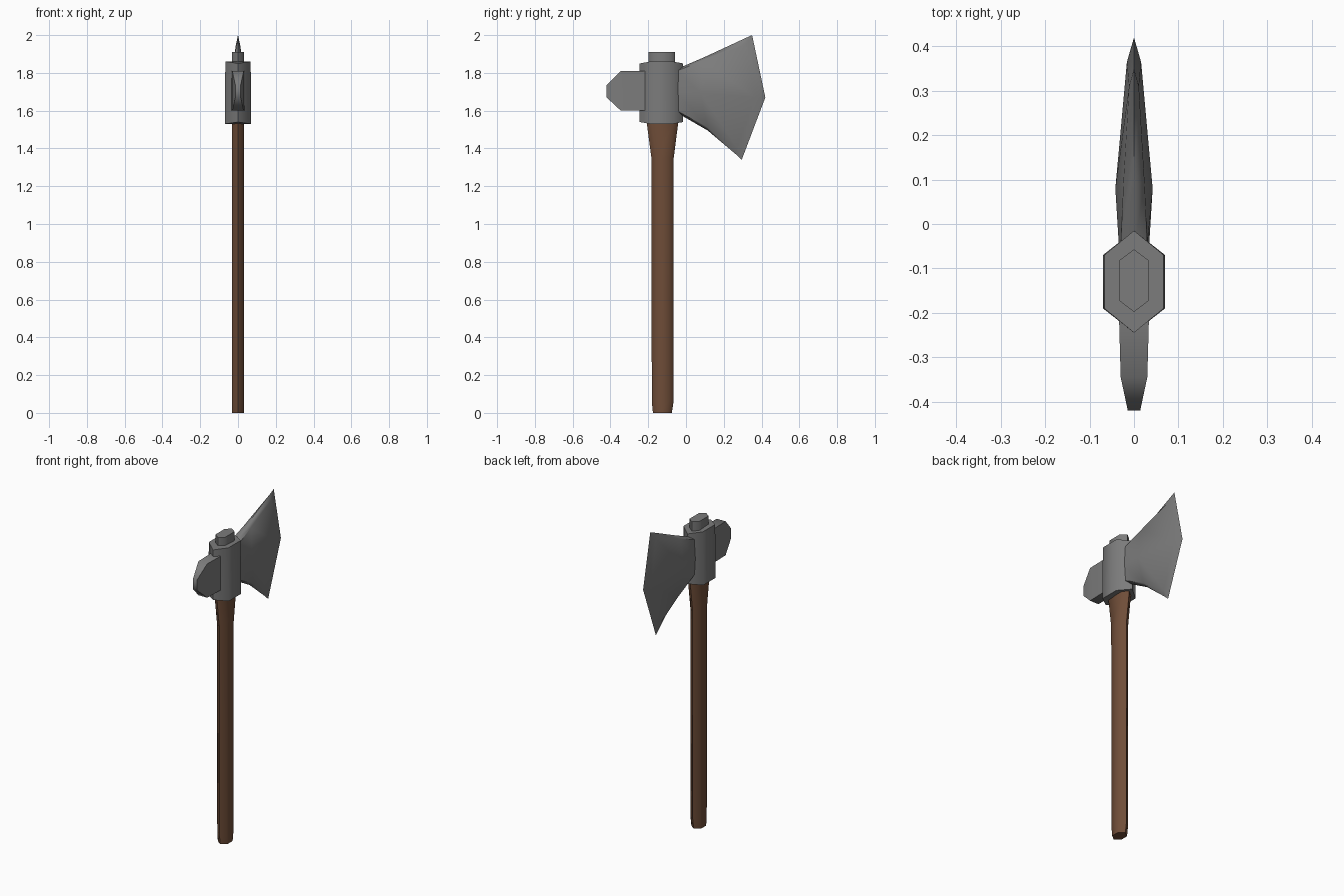
import bpy, bmesh

if "Cube" in bpy.data.objects:
    bpy.data.objects.remove(bpy.data.objects["Cube"])

wood = bpy.data.materials.new("wood")
wood.diffuse_color = (0.16, 0.075, 0.04, 1)
wood.use_nodes = True
wood.node_tree.nodes["Principled BSDF"].inputs["Base Color"].default_value = wood.diffuse_color
steel = bpy.data.materials.new("steel")
steel.diffuse_color = (0.2, 0.2, 0.2, 1)
steel.use_nodes = True
steel.node_tree.nodes["Principled BSDF"].inputs["Base Color"].default_value = steel.diffuse_color


def loft(name, rings, material, angle=70):
    """Skin a row of equal-length closed rings and cap both ends."""
    bm = bmesh.new()
    rows = [[bm.verts.new(p) for p in ring] for ring in rings]
    n = len(rows[0])
    for a, b in zip(rows, rows[1:]):
        for i in range(n):
            j = (i + 1) % n
            bm.faces.new((a[i], a[j], b[j], b[i]))
    bm.faces.new(rows[0])
    bm.faces.new(rows[-1])
    bmesh.ops.remove_doubles(bm, verts=bm.verts, dist=0.0005)
    bmesh.ops.recalc_face_normals(bm, faces=bm.faces)
    mesh = bpy.data.meshes.new(name)
    bm.to_mesh(mesh)
    bm.free()
    mesh.materials.append(material)
    obj = bpy.data.objects.new(name, mesh)
    bpy.context.collection.objects.link(obj)
    bpy.ops.object.select_all(action='DESELECT')
    obj.select_set(True)
    bpy.context.view_layer.objects.active = obj
    bpy.ops.object.shade_smooth_by_angle(angle=angle * 3.14159 / 180)
    return obj


def hexagon(z, y0, y1, hx, nose, dz=0.0):
    """Six-sided ring pointed along y; dz shifts the pointed ends in z."""
    return [(0, y0, z + dz), (hx, y0 + nose, z), (hx, y1 - nose, z),
            (0, y1, z + dz), (-hx, y1 - nose, z), (-hx, y0 + nose, z)]


# wooden handle, flared under the head
loft("handle", [hexagon(z, y0, y1, 0.033, 0.025) for z, y0, y1 in (
    (0, -0.175, -0.075), (0.06, -0.181, -0.066), (1.35, -0.183, -0.065),
    (1.53, -0.207, -0.042), (1.80, -0.20, -0.057))], wood)

# stub of the handle above the head
loft("handle_cap", [hexagon(z, -0.198, -0.057, 0.033, 0.025)
                    for z in (1.79, 1.91)], steel)

# hexagonal collar
loft("collar", [hexagon(1.53, -0.245, -0.015, 0.07, 0.055, 0.01),
                hexagon(1.86, -0.245, -0.015, 0.067, 0.055, -0.01)], steel)

# blunt poll behind the collar
loft("poll", [[(hx, y, z0), (hx, y, z1), (-hx, y, z1), (-hx, y, z0)]
              for y, hx, z0, z1 in ((-0.20, 0.034, 1.60, 1.81),
                                    (-0.345, 0.030, 1.60, 1.81),
                                    (-0.42, 0.014, 1.67, 1.735))], steel)

# flared blade: each station is a half section (x, y, z) from top ridge to bottom ridge
stations = [
    [(0, -0.05, 1.82), (0.030, -0.05, 1.81), (0.034, -0.05, 1.70),
     (0.030, -0.05, 1.60), (0, -0.05, 1.59)],
    [(0, 0.09, 1.88), (0.024, 0.09, 1.865), (0.042, 0.08, 1.69),
     (0.024, 0.11, 1.515), (0, 0.115, 1.495)],
    [(0, 0.31, 1.982), (0.011, 0.31, 1.95), (0.016, 0.365, 1.67),
     (0.011, 0.27, 1.405), (0, 0.265, 1.368)],
    [(0, 0.35, 2.0), (0, 0.35, 2.0), (0, 0.42, 1.67),
     (0, 0.295, 1.34), (0, 0.295, 1.34)],
]


def mirrored(half):
    return half + [(-x, y, z) for x, y, z in half[-2:0:-1]]


def blade():
    bm = bmesh.new()
    rows = [[bm.verts.new(p) for p in mirrored(s)] for s in stations]
    n = len(rows[0])
    for a, b in zip(rows, rows[1:]):
        for i in range(n):
            j = (i + 1) % n
            bm.faces.new((a[i], a[j], b[j], b[i]))
    bm.faces.new(rows[0])
    # the last ring closes onto itself as the cutting edge
    bmesh.ops.remove_doubles(bm, verts=bm.verts, dist=0.0005)
    bmesh.ops.recalc_face_normals(bm, faces=bm.faces)
    mesh = bpy.data.meshes.new("blade")
    bm.to_mesh(mesh)
    bm.free()
    mesh.materials.append(steel)
    obj = bpy.data.objects.new("blade", mesh)
    bpy.context.collection.objects.link(obj)
    bpy.ops.object.select_all(action='DESELECT')
    obj.select_set(True)
    bpy.context.view_layer.objects.active = obj
    bpy.ops.object.shade_smooth_by_angle(angle=0.9)


blade()
